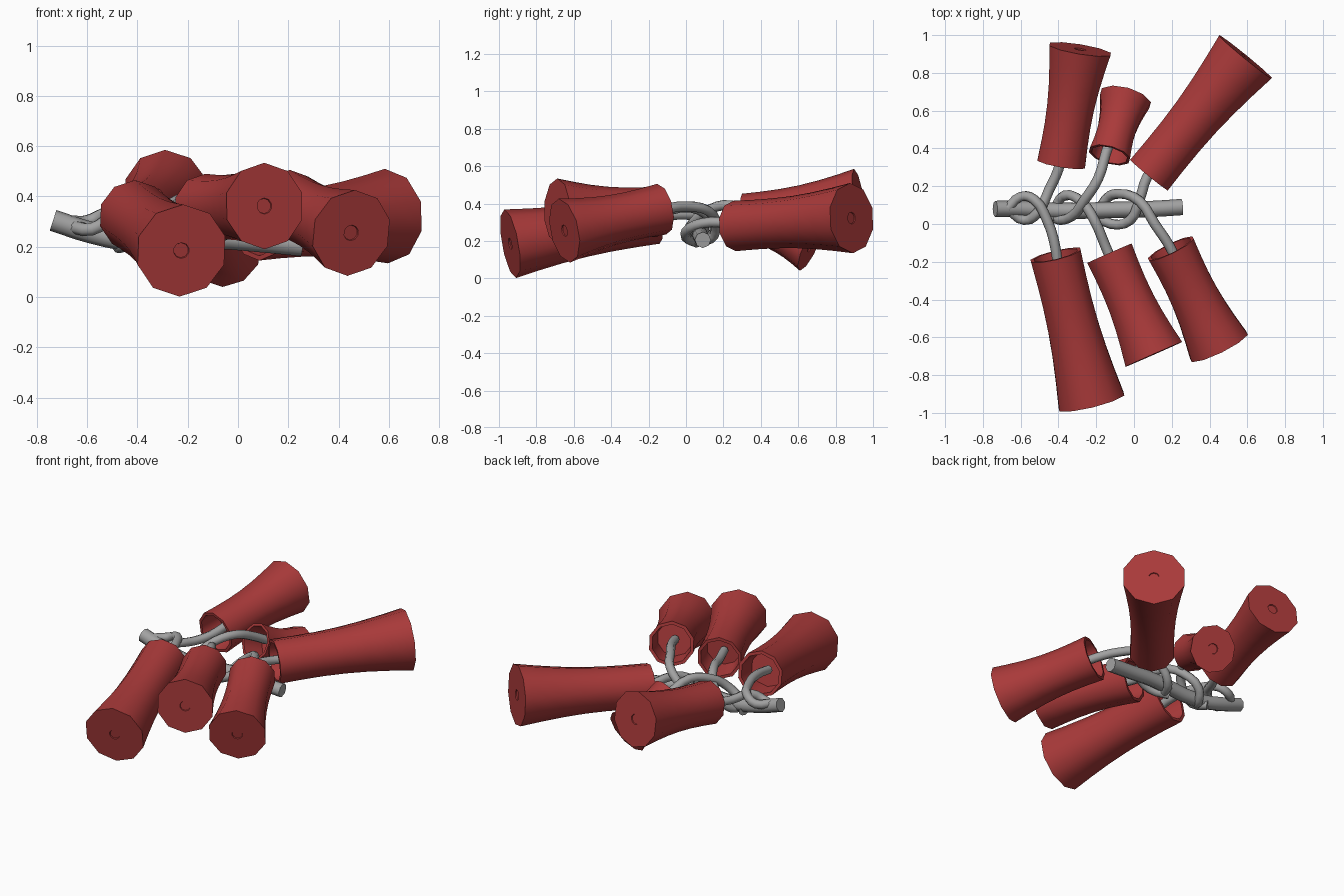
import bpy, bmesh, math
from mathutils import Vector

cube = bpy.data.objects.get("Cube")
if cube:
    bpy.data.objects.remove(cube, do_unlink=True)


def material(name, color):
    m = bpy.data.materials.new(name)
    m.use_nodes = True
    m.diffuse_color = (*color, 1)
    m.node_tree.nodes["Principled BSDF"].inputs["Base Color"].default_value = (*color, 1)
    return m


RED = material("red paper", (0.40, 0.042, 0.042))
GREY = material("grey cord", (0.36, 0.36, 0.36))
SIDES = 10


def tube(name, inner, outer, r_in, r_out):
    """Flared ten-sided tube: open at the inner end, capped at the outer."""
    a, b = Vector(inner), Vector(outer)
    length = (b - a).length
    rot = (b - a).to_track_quat('Z', 'Y')

    # Concave side: straight taper minus a shallow arc
    def side(t):
        return t * length, r_in + (r_out - r_in) * t - 0.022 * math.sin(math.pi * t)

    wall = r_in * 0.86
    profile = [(0.14, wall * 0.9), (0, wall)]
    profile += [side(i / 6) for i in range(7)]
    profile += [(length, 0.032), (length - 0.006, 0.03)]

    bm = bmesh.new()
    rings = []
    for z, r in profile:
        ring = []
        for k in range(SIDES):
            ang = math.tau * (k + 0.5) / SIDES
            p = Vector((r * math.cos(ang), r * math.sin(ang), z))
            ring.append(bm.verts.new(a + rot @ p))
        rings.append(ring)
    for r0, r1 in zip(rings, rings[1:]):
        for k in range(SIDES):
            n = (k + 1) % SIDES
            bm.faces.new((r0[k], r0[n], r1[n], r1[k]))
    bm.faces.new(rings[0])
    bm.faces.new(rings[-1])
    bmesh.ops.recalc_face_normals(bm, faces=bm.faces)
    mesh = bpy.data.meshes.new(name)
    bm.to_mesh(mesh)
    bm.free()
    mesh.materials.append(RED)
    ob = bpy.data.objects.new(name, mesh)
    bpy.context.collection.objects.link(ob)
    bpy.ops.object.select_all(action='DESELECT')
    ob.select_set(True)
    bpy.context.view_layer.objects.active = ob
    bpy.ops.object.shade_smooth_by_angle(angle=math.radians(42))


def cord(name, points, radius):
    """Round cord through the points."""
    cu = bpy.data.curves.new(name, 'CURVE')
    cu.dimensions = '3D'
    cu.bevel_depth = radius
    cu.bevel_resolution = 2
    cu.resolution_u = 3
    cu.use_fill_caps = True
    sp = cu.splines.new('BEZIER')
    sp.bezier_points.add(len(points) - 1)
    for bp, p in zip(sp.bezier_points, points):
        bp.co = p
        bp.handle_left_type = bp.handle_right_type = 'AUTO'
    cu.materials.append(GREY)
    ob = bpy.data.objects.new(name, cu)
    bpy.context.collection.objects.link(ob)


# Six paper tubes: inner end, outer end, inner radius, outer radius
tubes = {
    "front_right_tube": ((-0.415, -0.165, 0.325), (-0.225, -0.94, 0.185), 0.142, 0.186),
    "front_middle_tube": ((-0.13, -0.155, 0.355), (0.105, -0.69, 0.362), 0.135, 0.172),
    "front_left_tube": ((0.195, -0.13, 0.37), (0.45, -0.65, 0.255), 0.138, 0.174),
    "back_right_tube": ((-0.385, 0.32, 0.32), (-0.285, 0.925, 0.415), 0.134, 0.172),
    "back_middle_tube": ((-0.13, 0.365, 0.31), (-0.045, 0.665, 0.17), 0.115, 0.142),
    "back_left_tube": ((0.08, 0.26, 0.28), (0.59, 0.885, 0.322), 0.135, 0.188),
}
for name, spec in tubes.items():
    tube(name, *spec)

# Central cord
cord("main_cord", [(-0.735, 0.08, 0.305), (-0.58, 0.08, 0.255), (-0.42, 0.07, 0.225),
                   (-0.1, 0.075, 0.235), (0.1, 0.08, 0.22), (0.255, 0.09, 0.205)], 0.043)

# Branch cords: from inside each tube, over the main cord and round beneath it
cord("front_right_cord", [(-0.4, -0.27, 0.31), (-0.415, -0.13, 0.335), (-0.46, 0.02, 0.34),
                          (-0.53, 0.13, 0.33), (-0.6, 0.145, 0.3), (-0.67, 0.08, 0.3)], 0.027)
cord("front_middle_cord", [(-0.09, -0.26, 0.355), (-0.15, -0.12, 0.36), (-0.21, 0.02, 0.38),
                           (-0.28, 0.12, 0.33), (-0.37, 0.15, 0.25), (-0.42, 0.08, 0.2),
                           (-0.45, 0.02, 0.24)], 0.027)
cord("front_left_cord", [(0.24, -0.23, 0.35), (0.19, -0.12, 0.37), (0.11, 0.0, 0.385),
                         (0.03, 0.12, 0.36), (-0.08, 0.16, 0.28), (-0.15, 0.13, 0.21),
                         (-0.19, 0.05, 0.2)], 0.027)
cord("back_right_cord", [(-0.37, 0.42, 0.335), (-0.4, 0.29, 0.31), (-0.45, 0.18, 0.3),
                         (-0.51, 0.06, 0.31), (-0.58, 0.02, 0.27), (-0.66, 0.07, 0.28)], 0.027)
cord("back_middle_cord", [(-0.12, 0.46, 0.29), (-0.15, 0.37, 0.34), (-0.19, 0.24, 0.39),
                          (-0.26, 0.13, 0.37), (-0.33, 0.04, 0.3), (-0.42, 0.03, 0.22),
                          (-0.48, 0.1, 0.2)], 0.027)
cord("back_left_cord", [(0.14, 0.34, 0.285), (0.07, 0.25, 0.29), (0.03, 0.13, 0.3),
                        (-0.02, 0.02, 0.27), (-0.12, 0.0, 0.22), (-0.22, 0.06, 0.19)], 0.027)
